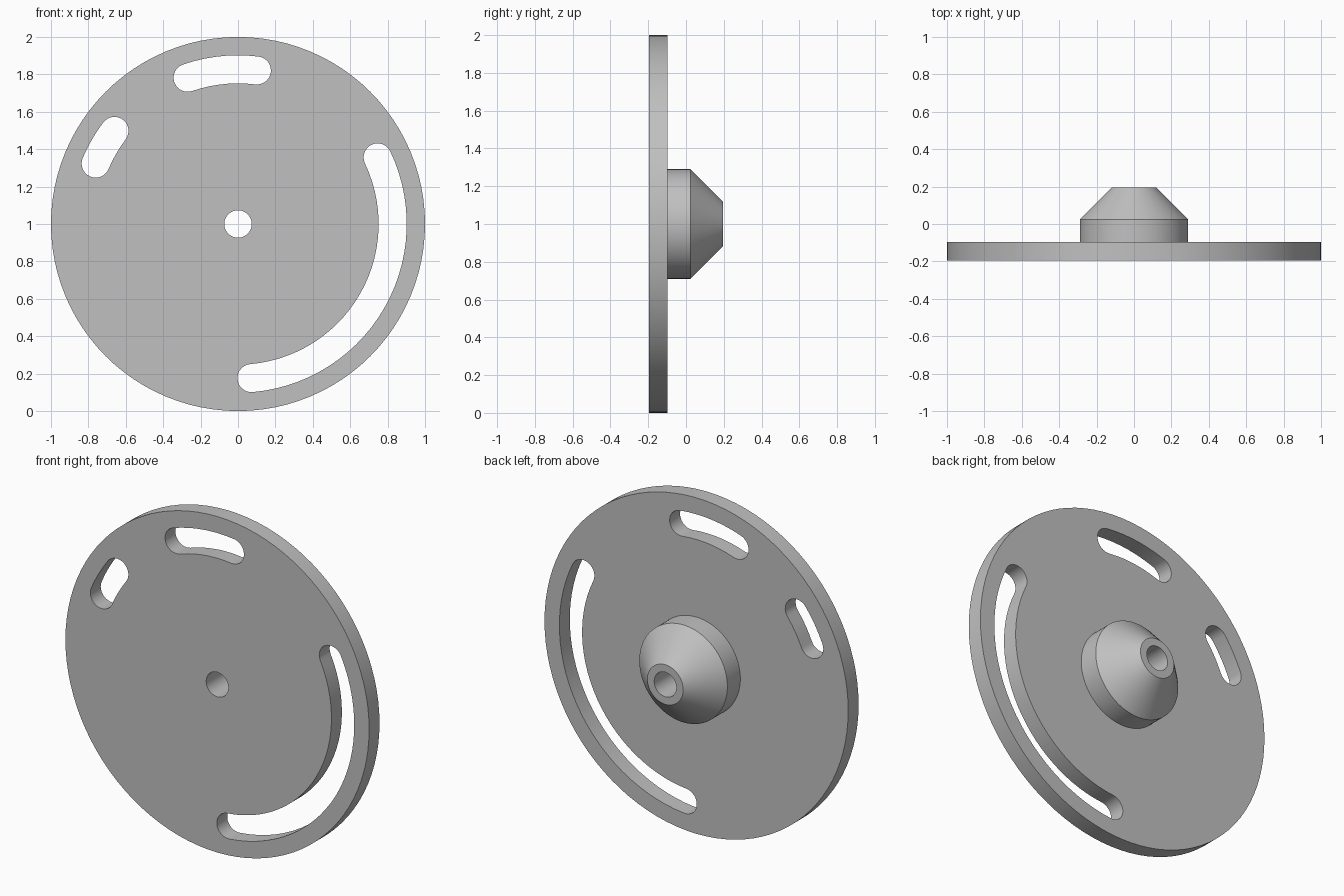
import bpy
import bmesh
from math import cos, sin, pi, radians, ceil
from mathutils import Matrix, Vector

cube = bpy.data.objects.get("Cube")
if cube:
    bpy.data.objects.remove(cube, do_unlink=True)

FRONT, BACK, TIP = -0.195, -0.097, 0.195   # plate front, plate back, hub tip along y
BORE = 0.073
SLOT_R, SLOT_HALF = 0.827, 0.075
SEGS = 96

grey = bpy.data.materials.new("Grey metal")
grey.use_nodes = True
grey.diffuse_color = (0.53, 0.53, 0.53, 1)
grey.node_tree.nodes["Principled BSDF"].inputs["Base Color"].default_value = (0.53, 0.53, 0.53, 1)


def arc(radius, start, end, steps, centre=(0, 0)):
    """Points along a circular arc, angles in radians."""
    angles = [start + (end - start) * i / steps for i in range(steps + 1)]
    return [(centre[0] + radius * cos(a), centre[1] + radius * sin(a)) for a in angles]


def circle(radius):
    return arc(radius, 0, 2 * pi, SEGS)[:-1]


def slot(start, end):
    """Outline of a curved slot with round ends, angles in degrees."""
    a, b = radians(start), radians(end)
    steps = ceil((end - start) / 4)
    cap_a = (SLOT_R * cos(a), SLOT_R * sin(a))
    cap_b = (SLOT_R * cos(b), SLOT_R * sin(b))
    return (arc(SLOT_R + SLOT_HALF, a, b, steps)
            + arc(SLOT_HALF, b, b + pi, 16, cap_b)[1:-1]
            + arc(SLOT_R - SLOT_HALF, b, a, steps)
            + arc(SLOT_HALF, a + pi, a + 2 * pi, 16, cap_a)[1:-1])


def add_object(name, mesh):
    obj = bpy.data.objects.new(name, mesh)
    bpy.context.collection.objects.link(obj)
    mesh.materials.clear()
    mesh.materials.append(grey)
    bpy.ops.object.select_all(action='DESELECT')
    obj.select_set(True)
    bpy.context.view_layer.objects.active = obj
    bpy.ops.object.shade_smooth_by_angle(angle=radians(30))
    return obj


# Slotted plate: filled flat outline with holes, given thickness
outline = bpy.data.curves.new("plate_outline", 'CURVE')
outline.dimensions = '2D'
outline.fill_mode = 'BOTH'
outline.extrude = (BACK - FRONT) / 2
for points in (circle(1), circle(BORE), slot(-85, 25.5), slot(83, 109), slot(143, 157)):
    spline = outline.splines.new('POLY')
    spline.points.add(len(points) - 1)
    for point, (x, y) in zip(spline.points, points):
        point.co = (x, y, 0, 1)
    spline.use_cyclic_u = True
helper = bpy.data.objects.new("plate_outline", outline)
bpy.context.collection.objects.link(helper)
bpy.context.view_layer.update()
plate_mesh = bpy.data.meshes.new_from_object(
    helper.evaluated_get(bpy.context.evaluated_depsgraph_get()))
bpy.data.objects.remove(helper, do_unlink=True)

bm = bmesh.new()
bm.from_mesh(plate_mesh)
bmesh.ops.remove_doubles(bm, verts=bm.verts, dist=0.0001)
bm.transform(Matrix.Translation((0, (FRONT + BACK) / 2, 1)) @ Matrix.Rotation(pi / 2, 4, 'X'))
bmesh.ops.recalc_face_normals(bm, faces=bm.faces)
bm.to_mesh(plate_mesh)
bm.free()
add_object("slotted_plate", plate_mesh)

# Conical hub: lathed profile (radius, y) around the bore axis
profile = [(0.29, BACK), (0.29, 0.025), (0.118, TIP), (BORE, TIP), (BORE, BACK)]
bm = bmesh.new()
verts = [bm.verts.new((r, y, 1)) for r, y in profile]
edges = [bm.edges.new(pair) for pair in zip(verts, verts[1:])]
bmesh.ops.spin(bm, geom=verts + edges, cent=Vector((0, 0, 1)), axis=Vector((0, 1, 0)),
               angle=2 * pi, steps=SEGS, use_merge=True)
bmesh.ops.remove_doubles(bm, verts=bm.verts, dist=0.0001)
bmesh.ops.recalc_face_normals(bm, faces=bm.faces)
hub_mesh = bpy.data.meshes.new("hub")
bm.to_mesh(hub_mesh)
bm.free()
add_object("hub", hub_mesh)
